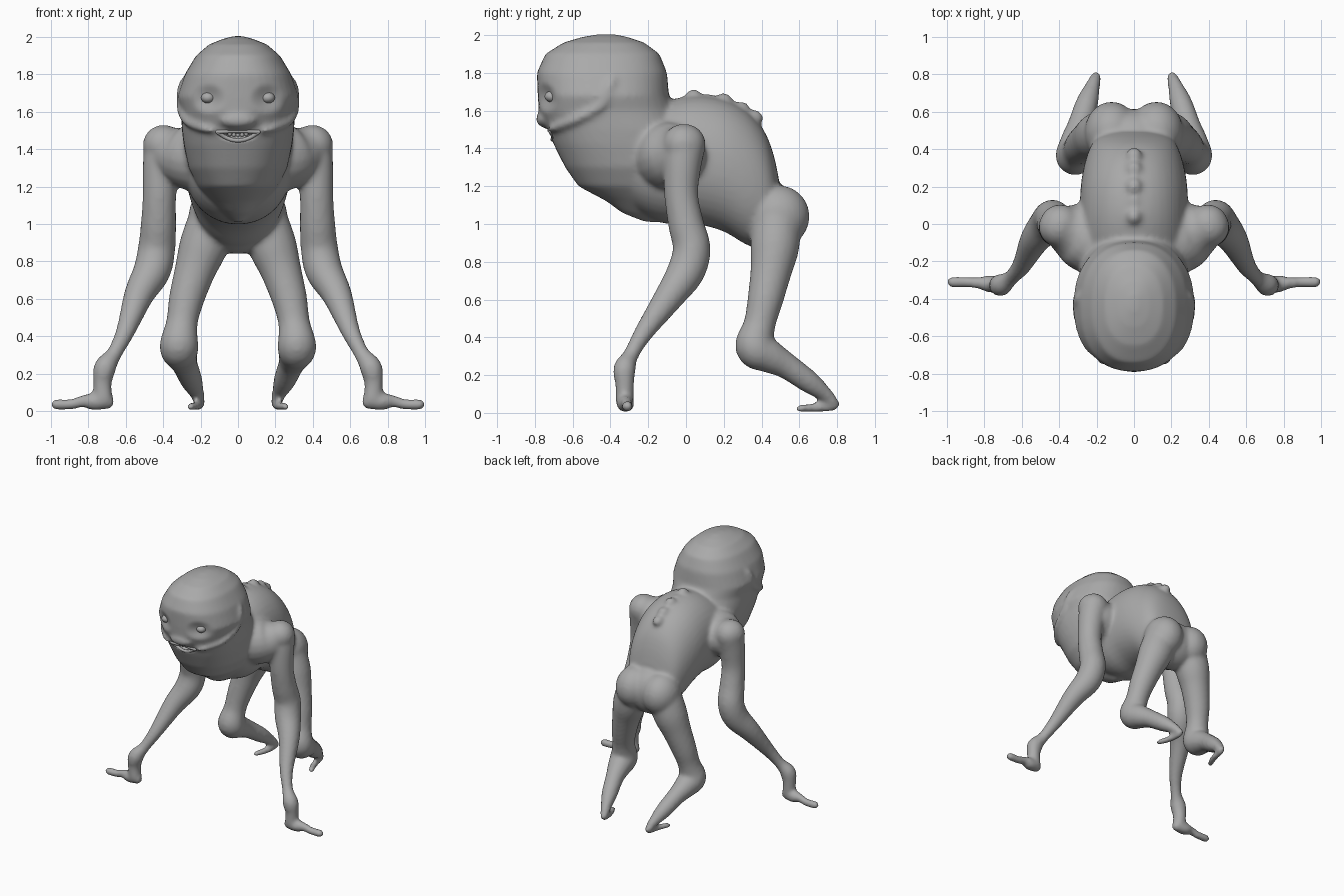
import bpy, bmesh, math
from mathutils import Vector, Matrix
from mathutils.bvhtree import BVHTree

if "Cube" in bpy.data.objects:
    bpy.data.objects.remove(bpy.data.objects["Cube"])

skin = bpy.data.materials.new("grey skin")
skin.diffuse_color = (0.4, 0.4, 0.4, 1)
skin.use_nodes = True
skin.node_tree.nodes["Principled BSDF"].inputs["Base Color"].default_value = skin.diffuse_color
bm = bmesh.new()


def bridge(bm, rings):
    """Join rings of points into one closed skin."""
    rows = [[bm.verts.new(p) for p in r] for r in rings]
    n = len(rows[0])
    for a, b in zip(rows, rows[1:]):
        for i in range(n):
            bm.faces.new((a[i], a[(i + 1) % n], b[(i + 1) % n], b[i]))
    bm.faces.new(rows[0][::-1])
    bm.faces.new(rows[-1])


def spline(keys, steps=6):
    """Smooth interpolation through tuples of numbers."""
    k = [Vector(v) for v in keys]
    k = [k[0] * 2 - k[1]] + k + [k[-1] * 2 - k[-2]]
    out = []
    for a, b, c, d in zip(k, k[1:], k[2:], k[3:]):
        for s in range(steps):
            t = s / steps
            out.append((b * 2 + (c - a) * t + (a * 2 - b * 5 + c * 4 - d) * t * t
                        + (b * 3 - a - c * 3 + d) * t ** 3) / 2)
    return out + [k[-2]]


def oval(power, n=40):
    for i in range(n):
        a = math.tau * i / n
        c, s = math.cos(a), math.sin(a)
        yield (math.copysign(abs(c) ** (2 / power), c),
               math.copysign(abs(s) ** (2 / power), s))


def ball(bm, pos, size):
    m = Matrix.Translation(pos) @ Matrix.Diagonal((*size, 1))
    bmesh.ops.create_uvsphere(bm, u_segments=24, v_segments=14, radius=1, matrix=m)


def limb(bm, keys, side=1):
    """Round tube through (x, y, z, radius) keys with rounded ends."""
    pts = [Vector((p[0] * side, p[1], p[2], max(p[3], .004))) for p in spline(keys)]
    pos = [p.xyz for p in pts]
    rings = []
    for i, p in enumerate(pts):
        t = (pos[min(i + 1, len(pos) - 1)] - pos[max(i - 1, 0)]).normalized()
        if i == 0:
            u = t.orthogonal().normalized()
        u = (u - t * u.dot(t)).normalized()
        v = t.cross(u)
        rings.append([p.xyz + (u * c + v * s) * p[3] for c, s in oval(2, 20)])
    bridge(bm, rings)
    for p in (pts[0], pts[-1]):
        ball(bm, p.xyz, [p[3]] * 3)


# head, jaw and throat: height, front, back, half width
head = [(1.01, -.22, .05, .03), (1.06, -.34, .1, .09), (1.12, -.42, .12, .15),
        (1.2, -.57, .1, .215), (1.3, -.64, .08, .265), (1.42, -.70, .02, .29),
        (1.5, -.735, 0, .30), (1.6, -.78, -.06, .305), (1.68, -.785, -.09, .325),
        (1.8, -.79, -.1, .285), (1.9, -.745, -.14, .225), (1.96, -.65, -.22, .155),
        (1.99, -.55, -.31, .08), (2.005, -.46, -.38, .02)]
bridge(bm, [[(w * c, (f + b) / 2 + (b - f) / 2 * s, z) for c, s in oval(2.3)]
            for z, f, b, w in (head[:1] + [tuple(v) for v in map(lambda q: q, (Vector(h) for h in head[1:]))])])

# torso: depth, top, bottom, half width
torso = [(-.4, 1.5, 1.2, .15), (-.25, 1.58, 1.06, .26), (-.1, 1.65, 1.0, .29),
         (.05, 1.68, 1.0, .29), (.2, 1.66, .96, .285), (.32, 1.6, .89, .265),
         (.41, 1.5, .87, .235), (.46, 1.38, .88, .2), (.49, 1.25, .9, .15)]
bridge(bm, [[(w * c, y, (t + b) / 2 + (t - b) / 2 * s) for c, s in oval(2.1)]
            for y, t, b, w in spline(torso, 3)])

# spine knobs
for y, z, r in ((.04, 1.66, .055), (.12, 1.645, .045), (.2, 1.645, .05),
                (.29, 1.605, .045), (.36, 1.56, .045)):
    ball(bm, (0, y, z), (.045, .05, r))

# pelvis and nose
ball(bm, (0, .45, 1.03), (.22, .165, .19))
ball(bm, (0, -.745, 1.555), (.1, .05, .045))

for s in (-1, 1):
    # buttock
    ball(bm, (.12 * s, .49, 1.04), (.145, .165, .165))
    # leg: thigh, knee and shin, then foot
    limb(bm, [(.13, .48, 1.04, .13), (.185, .47, .88, .13), (.23, .45, .75, .11),
              (.275, .42, .6, .095), (.3, .39, .47, .085), (.315, .365, .35, .105),
              (.305, .44, .3, .09), (.285, .53, .25, .07), (.25, .65, .165, .06),
              (.22, .74, .095, .04), (.205, .785, .045, .03)], s)
    limb(bm, [(.205, .785, .04, .028), (.21, .74, .028, .024), (.225, .67, .026, .025),
              (.255, .6, .022, .022)], s)
    # shoulder and arm
    limb(bm, [(.12, -.1, 1.36, .2), (.24, -.08, 1.36, .185), (.33, -.04, 1.38, .155),
              (.40, -.015, 1.42, .11)], s)
    limb(bm, [(.395, -.005, 1.42, .11), (.41, -.02, 1.3, .1), (.42, -.025, 1.15, .09),
              (.425, 0, 1.0, .095), (.435, .03, .87, .1), (.46, 0, .75, .1),
              (.53, -.085, .62, .08), (.60, -.22, .43, .052), (.66, -.29, .31, .042),
              (.71, -.325, .235, .06), (.725, -.325, .15, .05), (.72, -.325, .07, .05)], s)
    # hand
    limb(bm, [(.70, -.325, .05, .04), (.77, -.32, .05, .047), (.83, -.315, .052, .033),
              (.89, -.31, .036, .029), (.97, -.31, .035, .031)], s)
    # cheek ridge from temple to mouth
    limb(bm, [(.25, -.36, 1.8, .015), (.285, -.4, 1.74, .035), (.3, -.45, 1.63, .03),
              (.275, -.58, 1.555, .025), (.2, -.68, 1.515, .02), (.14, -.72, 1.5, .015)], s)

bmesh.ops.recalc_face_normals(bm, faces=bm.faces)
mesh = bpy.data.meshes.new("body")
bm.to_mesh(mesh)
raw = bpy.data.objects.new("body", mesh)
bpy.context.collection.objects.link(raw)

# fuse the parts into one smooth skin
m = raw.modifiers.new("fuse", "REMESH")
m.mode, m.voxel_size, m.use_smooth_shade = "VOXEL", .014, True
m = raw.modifiers.new("soften", "SMOOTH")
m.factor, m.iterations = .5, 9
graph = bpy.context.evaluated_depsgraph_get()
fused = bpy.data.meshes.new_from_object(raw.evaluated_get(graph))
raw.modifiers.clear()
raw.data = fused

# hollow the eye sockets and the mouth
bm = bmesh.new()
bm.from_mesh(fused)
for x, z, rx, rz, depth in ((-.16, 1.67, .1, .085, .03), (.16, 1.67, .1, .085, .03),
                            (0, 1.475, .11, .035, .045)):
    for v in bm.verts:
        d = ((v.co.x - x) / rx) ** 2 + ((v.co.z - z) / rz) ** 2
        if v.co.y < -.5 and d < 1:
            v.co.y += depth * (1 - d) ** 2
for f in bm.faces:
    f.smooth = True
bm.to_mesh(fused)
tree = BVHTree.FromBMesh(bm)


def face_y(x, z):
    return tree.ray_cast(Vector((x, -2, z)), Vector((0, 1, 0)))[0].y


def part(name, build):
    b = bmesh.new()
    build(b)
    bmesh.ops.recalc_face_normals(b, faces=b.faces)
    me = bpy.data.meshes.new(name)
    b.to_mesh(me)
    me.polygons.foreach_set("use_smooth", [True] * len(me.polygons))
    me.materials.append(skin)
    bpy.context.collection.objects.link(bpy.data.objects.new(name, me))


fused.materials.clear()
fused.materials.append(skin)

# eyes
for name, x in (("left_eye", .16), ("right_eye", -.16)):
    part(name, lambda b: ball(b, (x, face_y(x, 1.675) + .01, 1.675), (.037, .037, .03)))


# lips: curved up at the corners
def lip(sag, r):
    xs = [-.11 + .22 * i / 8 for i in range(9)]
    pts = [(x, 1.492 - sag * (1 - (x / .11) ** 2)) for x in xs]
    return [(x, face_y(x, z) - .002, z, r) for x, z in pts]


part("upper_lip", lambda b: limb(b, lip(-.004, .01)))
part("lower_lip", lambda b: limb(b, lip(.045, .011)))


# teeth
def teeth(b):
    for i in range(-3, 4):
        x = i * .022
        z = 1.477 + .0012 * i * i
        ball(b, (x, face_y(x, z) - .002, z), (.011, .01, .013))


part("teeth", teeth)
